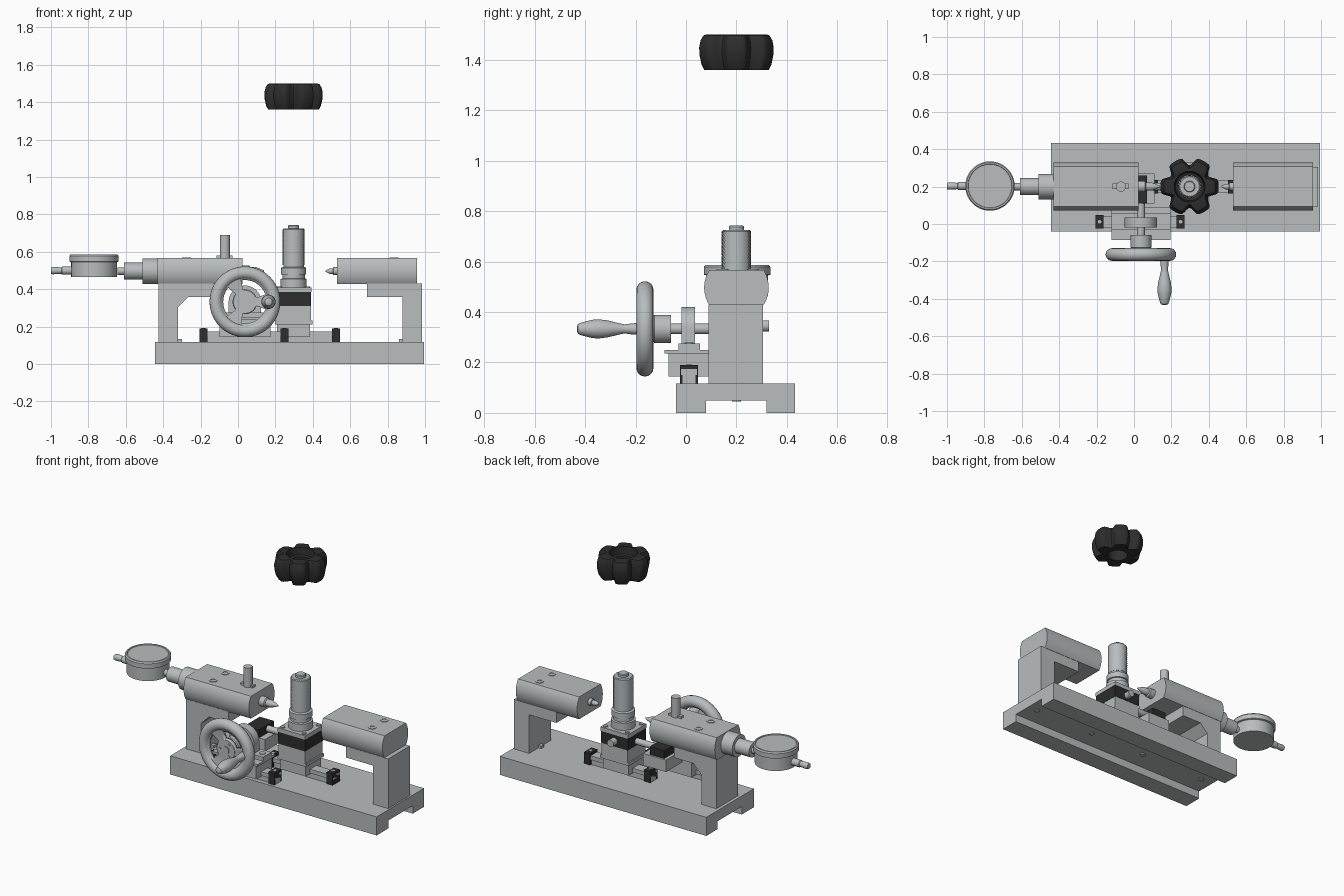
import bpy, bmesh, math
from mathutils import Matrix, Vector

cube = bpy.data.objects.get("Cube")
if cube:
    bpy.data.objects.remove(cube, do_unlink=True)


def material(name, rgb):
    m = bpy.data.materials.new(name)
    m.use_nodes = True
    m.diffuse_color = (*rgb, 1)
    m.node_tree.nodes["Principled BSDF"].inputs["Base Color"].default_value = (*rgb, 1)
    return m


STEEL = material("light steel grey", (0.48, 0.51, 0.52))
BLACK = material("black plastic", (0.026, 0.026, 0.026))
AXES = {"X": Matrix.Rotation(math.pi / 2, 4, "Y"),
        "Y": Matrix.Rotation(-math.pi / 2, 4, "X"),
        "Z": Matrix.Identity(4)}


def finish(name, bm, mat=STEEL, smooth=False):
    bmesh.ops.recalc_face_normals(bm, faces=bm.faces)
    me = bpy.data.meshes.new(name)
    bm.to_mesh(me)
    bm.free()
    ob = bpy.data.objects.new(name, me)
    bpy.context.collection.objects.link(ob)
    me.materials.append(mat)
    if smooth:
        bpy.ops.object.select_all(action="DESELECT")
        ob.select_set(True)
        bpy.context.view_layer.objects.active = ob
        bpy.ops.object.shade_smooth_by_angle(angle=math.radians(35))
    return ob


def box(name, x, y, z, mat=STEEL):
    bm = bmesh.new()
    bmesh.ops.create_cube(bm, size=1)
    for v in bm.verts:
        v.co = [(r[0] + r[1]) / 2 + c * (r[1] - r[0]) for r, c in zip((x, y, z), v.co)]
    return finish(name, bm, mat)


def extrude(name, points, axis, span, smooth=False):
    """Extrude a 2D outline along x (points are y, z) or y (points are x, z)."""
    bm = bmesh.new()
    place = (lambda p: (span[0], *p)) if axis == "X" else (lambda p: (p[0], span[0], p[1]))
    face = bm.faces.new([bm.verts.new(place(p)) for p in points])
    top = bmesh.ops.extrude_face_region(bm, geom=[face])["geom"]
    move = Vector((1, 0, 0) if axis == "X" else (0, 1, 0)) * (span[1] - span[0])
    bmesh.ops.translate(bm, vec=move, verts=[v for v in top if isinstance(v, bmesh.types.BMVert)])
    return finish(name, bm, STEEL, smooth)


def lathe(name, profile, at, axis="Z", mat=STEEL, sides=40, shape=None, closed=False):
    """Revolve (radius, height) points; shape may vary radius by angle and row."""
    bm = bmesh.new()
    rows = []
    for i, (r, h) in enumerate(profile):
        row = []
        for k in range(sides):
            a = 2 * math.pi * k / sides
            rr = shape(r, a, k, i) if shape else r
            row.append(bm.verts.new((rr * math.cos(a), rr * math.sin(a), h)))
        rows.append(row)
    pairs = list(zip(rows, rows[1:]))
    if closed:
        pairs.append((rows[-1], rows[0]))
    else:
        bm.faces.new(rows[0])
        bm.faces.new(rows[-1])
    for lo, hi in pairs:
        for k in range(sides):
            n = (k + 1) % sides
            bm.faces.new((lo[k], lo[n], hi[n], hi[k]))
    bmesh.ops.transform(bm, matrix=Matrix.Translation(at) @ AXES[axis], verts=bm.verts)
    return finish(name, bm, mat, True)


def rod(name, r, length, at, axis="Z", mat=STEEL, sides=28):
    return lathe(name, [(r, 0), (r, length)], at, axis, mat, sides)


# Base with a channel along its underside
extrude("base", [(-0.04, 0), (0.08, 0), (0.08, 0.05), (0.32, 0.05), (0.32, 0),
                 (0.433, 0), (0.433, 0.117), (-0.04, 0.117)], "X", (-0.445, 0.995))
for x in (-0.36, 0.1, 0.5, 0.93):
    rod("base_screw", 0.018, 0.006, (x, 0.2, 0.045))

# Two mirrored brackets and the spindle housings they carry
CY, CZ = 0.2, 0.497
angle = math.asin(0.07 / 0.128)
arc = [CY + 0.128 * math.cos(-angle + 2 * angle * i / 12) for i in range(13)]
outline = [(y, CZ + 0.128 * math.sin(-angle + 2 * angle * i / 12)) for i, y in enumerate(arc)]
outline += [(2 * CY - y, z) for y, z in reversed(outline)]
for side, outer, s in (("right", -0.425, 1), ("left", 0.985, -1)):
    shape = [(0, 0.117), (0.105, 0.117), (0.105, 0.305), (0.16, 0.36),
             (0.295, 0.36), (0.295, 0.43), (0, 0.43)]
    if s < 0:
        shape[2:4] = [(0.105, 0.36)]
    extrude(side + "_bracket", [(outer + s * x, z) for x, z in shape], "Y", (0.09, 0.305))
    a, b = sorted((outer + s * 0.085, outer + s * 0.125))
    box(side + "_bracket_key", (a, b), (0.185, 0.215), (0.117, 0.133))
for side, span, screw in (("right", (-0.43, 0.025), -0.275), ("left", (0.53, 0.957), 0.835)):
    extrude(side + "_housing", outline, "X", span, True)
    for y in (0.145, 0.265):
        lathe(side + "_housing_screw", [(0.024, 0), (0.024, 0.004), (0.014, 0.004), (0.014, 0.001)],
              (screw, y, 0.566), sides=24)

# Pointed spindles facing each other
lathe("right_spindle", [(0.03, 0), (0.03, 0.04), (0.022, 0.045), (0.022, 0.075), (0.004, 0.12)],
      (0.02, CY, CZ), "X", sides=24)
lathe("left_spindle", [(0.004, 0), (0.015, 0.022), (0.015, 0.04), (0.022, 0.042), (0.022, 0.065)],
      (0.468, CY, CZ), "X", sides=24)

# Clamp pin on the right housing
rod("clamp_pin", 0.027, 0.125, (-0.07, CY, 0.565))
box("clamp_bar", (-0.115, -0.03), (0.188, 0.216), (0.565, 0.58))

# Dial gauge and its stepped sleeve
lathe("gauge_sleeve", [(0.02, 0), (0.02, 0.035), (0.045, 0.035), (0.045, 0.135), (0.068, 0.135),
                       (0.068, 0.23)], (-0.645, CY, CZ), "X")
lathe("dial_gauge", [(0.122, 0.465), (0.122, 0.545), (0.132, 0.548), (0.132, 0.578),
                     (0.126, 0.586), (0.118, 0.586), (0.116, 0.582)], (-0.77, 0.203, 0), sides=56)
lathe("gauge_stem", [(0.017, 0), (0.02, 0.01), (0.017, 0.055), (0.022, 0.06), (0.022, 0.12)],
      (-1, 0.203, 0.5), "X", sides=24)

# Two short rails with black end stops
for name, y, x0, x1 in (("front_rail", 0.012, -0.205, 0.27), ("rear_rail", CY, 0.085, 0.545)):
    box(name, (x0, x1), (y - 0.025, y + 0.025), (0.117, 0.15))
    box(name + "_head", (x0, x1), (y - 0.032, y + 0.032), (0.15, 0.175))
    for x in (x0, x1 - 0.042):
        box(name + "_stop", (x, x + 0.042), (y - 0.036, y + 0.036), (0.117, 0.19), BLACK)
        rod(name + "_stop_screw", 0.01, 0.004, (x + 0.021, y, 0.188), sides=16)

# Front carriage with the shaft bearing
WX, WZ = 0.037, 0.333
box("front_carriage", (-0.1, 0.175), (-0.07, 0.09), (0.145, 0.238))
box("front_carriage_plate", (-0.12, 0.195), (-0.085, 0.09), (0.235, 0.25))
box("bearing_foot", (-0.12, 0.195), (-0.03, 0.055), (0.25, 0.275))
box("bearing_post", (-0.05, 0.124), (-0.018, 0.035), (0.27, WZ))
rod("bearing_ring", 0.087, 0.053, (WX, -0.018, WZ), "Y", sides=40)
for x in (-0.088, 0.162):
    rod("bearing_screw", 0.018, 0.006, (x, 0.012, 0.273), sides=20)

# Drive shaft, drive block and its black cap
rod("drive_shaft", 0.021, 0.26, (WX, -0.07, WZ), "Y")
box("drive_block", (-0.05, 0.11), (0.11, 0.27), (0.235, 0.31))
box("drive_cap", (-0.03, 0.07), (0.11, 0.26), (0.31, 0.36), BLACK)

# Handwheel: rim, web with three openings, hub and crank handle
rim = [(0.155 + 0.034 * math.cos(t * math.pi / 8), 0.034 * math.sin(t * math.pi / 8)) for t in range(16)]
lathe("wheel_rim", rim, (WX, -0.163, WZ), "Y", sides=56, closed=True)
bm = bmesh.new()
N = 72
rings = [[bm.verts.new((WX + r * math.cos(2 * math.pi * k / N), y, WZ + r * math.sin(2 * math.pi * k / N)))
          for k in range(N)] for r, y in ((0.015, -0.16), (0.066, -0.16), (0.118, -0.165), (0.15, -0.17))]
for j in range(3):
    for k in range(N):
        if j == 1 and abs((k + 0.5) % 24 - 12) < 8:
            continue
        n = (k + 1) % N
        bm.faces.new((rings[j][k], rings[j][n], rings[j + 1][n], rings[j + 1][k]))
web = finish("wheel_web", bm, STEEL, True)
thick = web.modifiers.new("thickness", "SOLIDIFY")
thick.thickness, thick.offset = 0.025, 0
lathe("wheel_hub", [(0.062, 0), (0.062, 0.03), (0.05, 0.045), (0.056, 0.05), (0.056, 0.115)],
      (WX, -0.175, WZ), "Y")
rod("shaft_end", 0.024, 0.02, (WX, -0.181, WZ), "Y")
for k in range(3):
    a = 2 * math.pi * k / 3 + math.pi / 3
    rod("hub_screw", 0.008, 0.01, (WX + 0.042 * math.cos(a), -0.179, WZ + 0.042 * math.sin(a)), "Y", sides=12)
lathe("crank_handle", [(0.008, 0), (0.02, 0.005), (0.026, 0.02), (0.036, 0.06), (0.038, 0.085),
                       (0.034, 0.12), (0.022, 0.17), (0.018, 0.19), (0.022, 0.22), (0.024, 0.255)],
      (0.163, -0.433, WZ), "Y", sides=28)

# Centre carriage stacked under the micrometer
MX = 0.297
for name, half, depth, z0, z1, mat in (
        ("centre_carriage", 0.088, 0.075, 0.145, 0.215, STEEL),
        ("centre_plate", 0.1, 0.088, 0.213, 0.232, STEEL),
        ("centre_block", 0.092, 0.088, 0.23, 0.312, STEEL),
        ("centre_band", 0.094, 0.09, 0.31, 0.386, BLACK),
        ("centre_cover", 0.096, 0.092, 0.385, 0.41, STEEL)):
    box(name, (MX - half, MX + half), (CY - depth, CY + depth), (z0, z1), mat)
rod("band_knob", 0.022, 0.05, (MX, 0.28, 0.345), "Y")
rod("link_pin", 0.02, 0.15, (0.065, CY, 0.335), "X")
for sx in (-1, 1):
    for sy in (-1, 1):
        rod("cover_screw", 0.013, 0.008, (MX + sx * 0.075, CY + sy * 0.07, 0.408), sides=16)

# Micrometer barrel and knurled thimble
lathe("micrometer_barrel", [(0.07, 0.41), (0.07, 0.455), (0.06, 0.458), (0.06, 0.478), (0.067, 0.48),
                            (0.067, 0.515), (0.055, 0.52), (0.055, 0.54)], (MX, CY, 0))
lathe("micrometer_thimble", [(0.057, 0.53 + 0.19 * i / 26) for i in range(27)] + [(0.052, 0.725)],
      (MX, CY, 0), sides=64, shape=lambda r, a, k, i: r + 0.0015 * (-1) ** (k + i))
lathe("micrometer_cap", [(0.03, 0.72), (0.03, 0.738), (0.026, 0.743)], (MX, CY, 0))


# Floating six-lobed knob with a dished top and a through hole
def lobes(r, a, k, i):
    if r < 0.11:
        return r
    wave = 0.5 + 0.5 * math.cos(6 * a)
    return r - 0.042 * (1 - min(1, 1.7 * wave)) ** 1.2


lathe("lobed_knob", [(0.06, 1.36), (0.135, 1.36), (0.146, 1.38), (0.155, 1.42), (0.156, 1.45),
                     (0.15, 1.478), (0.138, 1.497), (0.128, 1.5), (0.082, 1.5), (0.075, 1.455),
                     (0.06, 1.45)], (MX, CY, 0), mat=BLACK, sides=96, shape=lobes, closed=True)
